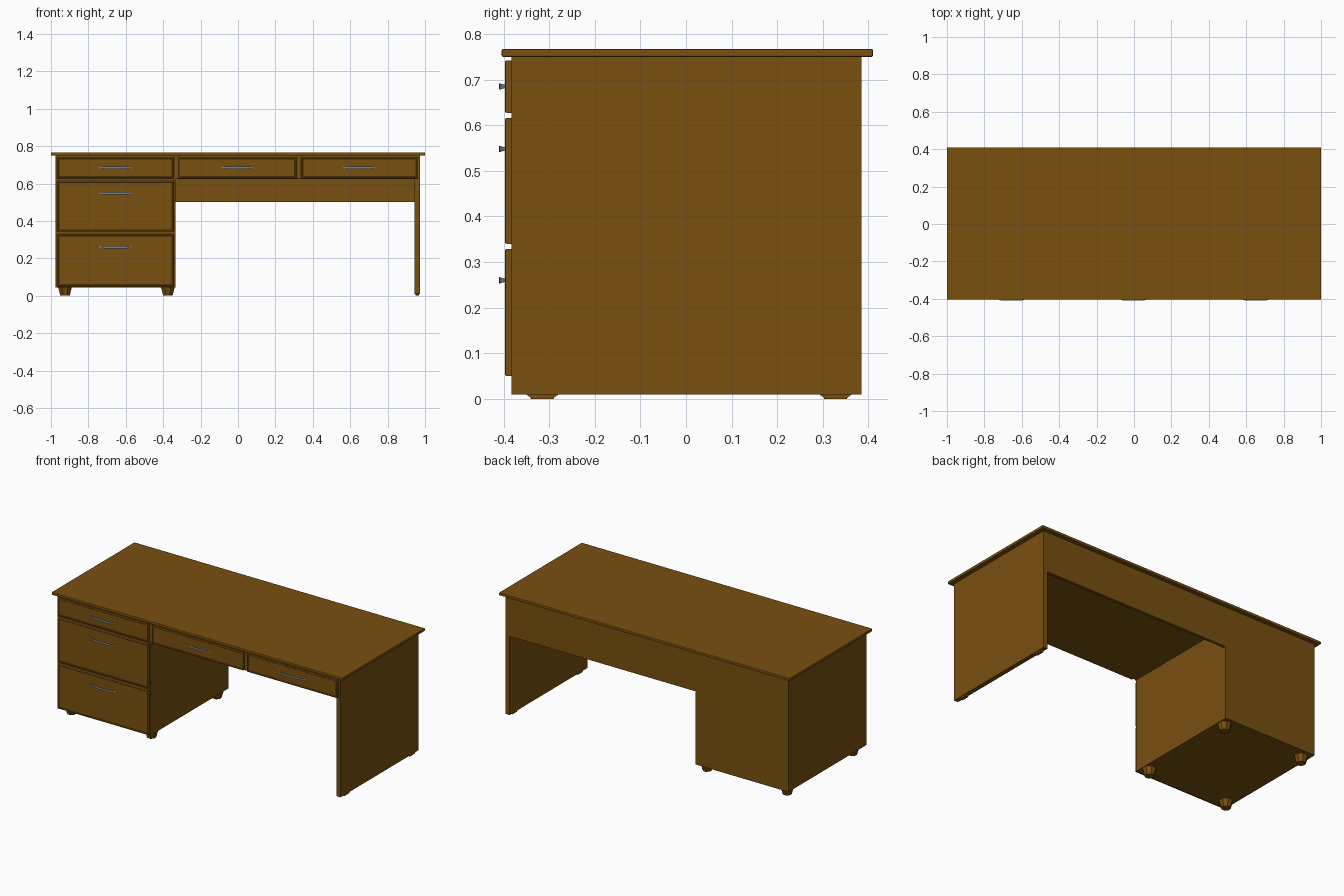
import bpy, bmesh, math
from mathutils import Matrix

if "Cube" in bpy.data.objects:
    bpy.data.objects.remove(bpy.data.objects["Cube"])


def material(name, rgb):
    m = bpy.data.materials.new(name)
    m.diffuse_color = (*rgb, 1)
    m.use_nodes = True
    m.node_tree.nodes["Principled BSDF"].inputs["Base Color"].default_value = m.diffuse_color
    return m


WOOD = material("wood", (0.19, 0.08, 0.005))
METAL = material("metal", (0.2, 0.22, 0.22))


def finish(bm, name, mat):
    bmesh.ops.recalc_face_normals(bm, faces=bm.faces[:])
    me = bpy.data.meshes.new(name)
    bm.to_mesh(me)
    bm.free()
    ob = bpy.data.objects.new(name, me)
    me.materials.append(mat)
    bpy.context.collection.objects.link(ob)
    return ob


def box_bm(x0, x1, y0, y1, z0, z1):
    bm = bmesh.new()
    bmesh.ops.create_cube(bm, size=1)
    for v in bm.verts:
        v.co.x = x1 if v.co.x > 0 else x0
        v.co.y = y1 if v.co.y > 0 else y0
        v.co.z = z1 if v.co.z > 0 else z0
    bm.normal_update()
    return bm


def box(name, *dims):
    return finish(box_bm(*dims), name, WOOD)


def drawer_front(name, x0, x1, z0, z1):
    # Rounded front edges with a slim raised border around a sunk panel
    bm = box_bm(x0, x1, -0.397, -0.381, z0, z1)
    edges = [e for e in bm.edges if all(v.co.y < -0.39 for v in e.verts)]
    bmesh.ops.bevel(bm, geom=edges, offset=0.004, segments=2, profile=0.5, affect='EDGES')
    bm.normal_update()
    face = min(bm.faces, key=lambda f: f.calc_center_median().y)
    bmesh.ops.inset_region(bm, faces=[face], thickness=0.006)
    bmesh.ops.inset_region(bm, faces=[face], thickness=0.003, depth=-0.002)
    return finish(bm, name, WOOD)


def handle(name, cx, cz):
    # Bowed pull: rectangular section swept along a shallow arch
    bm = bmesh.new()
    path = [(-0.09, -0.394, 0.003), (-0.078, -0.402, 0.005), (-0.055, -0.4085, 0.007),
            (0.0, -0.41, 0.007), (0.055, -0.4085, 0.007), (0.078, -0.402, 0.005), (0.09, -0.394, 0.003)]
    rings = [[bm.verts.new((cx + x, y + dy, cz + s * h)) for dy, s in
              ((0, -1), (0, 1), (0.007, 0.4), (0.007, -0.4))] for x, y, h in path]
    for a, b in zip(rings, rings[1:]):
        for i in range(4):
            j = (i + 1) % 4
            bm.faces.new((a[i], a[j], b[j], b[i]))
    bm.faces.new(rings[0])
    bm.faces.new(rings[-1])
    return finish(bm, name, METAL)


# Desk top with softened edges
bm = box_bm(-1, 1, -0.404, 0.41, 0.75, 0.767)
bmesh.ops.bevel(bm, geom=bm.edges[:], offset=0.003, segments=2, profile=0.5, affect='EDGES')
finish(bm, "desk_top", WOOD)

# Carcass: pedestal, drawer case, side panel and back panel
F, B = -0.382, 0.385
box("pedestal", -0.975, -0.335, F, B, 0.045, 0.75)
box("drawer_case", -0.335, 0.945, F, 0.367, 0.625, 0.75)
box("side_panel", 0.945, 0.973, F, B, 0.01, 0.75)
box("back_panel", -0.335, 0.945, 0.367, B, 0.5, 0.75)

# Drawer fronts and pulls
for name, x0, x1, z0, z1, hz in (
        ("top_drawer", -0.967, -0.343, 0.627, 0.742, 0.685),
        ("middle_drawer", -0.967, -0.343, 0.34, 0.616, 0.548),
        ("bottom_drawer", -0.967, -0.343, 0.05, 0.329, 0.26),
        ("centre_drawer", -0.317, 0.312, 0.627, 0.742, 0.685),
        ("right_drawer", 0.337, 0.963, 0.627, 0.742, 0.685)):
    drawer_front(name, x0, x1, z0, z1)
    handle(name + "_handle", (x0 + x1) / 2, hz)

# Feet: tapered octagons under the pedestal, flat glides under the side panel
for y, end in ((-0.315, "front"), (0.328, "back")):
    for x, side in ((-0.925, "left"), (-0.375, "inner")):
        bm = bmesh.new()
        bmesh.ops.create_cone(bm, cap_ends=True, segments=8, radius1=0.027, radius2=0.04, depth=0.046,
                              matrix=Matrix.Translation((x, y, 0.023)) @ Matrix.Rotation(math.pi / 8, 4, 'Z'))
        finish(bm, f"{end}_{side}_foot", WOOD)
    bm = box_bm(0.949, 0.969, y - 0.036, y + 0.036, 0, 0.0105)
    for v in bm.verts:
        if v.co.z < 0.005:
            v.co.y += 0.014 if v.co.y < y else -0.014
    finish(bm, f"{end}_panel_glide", WOOD)
